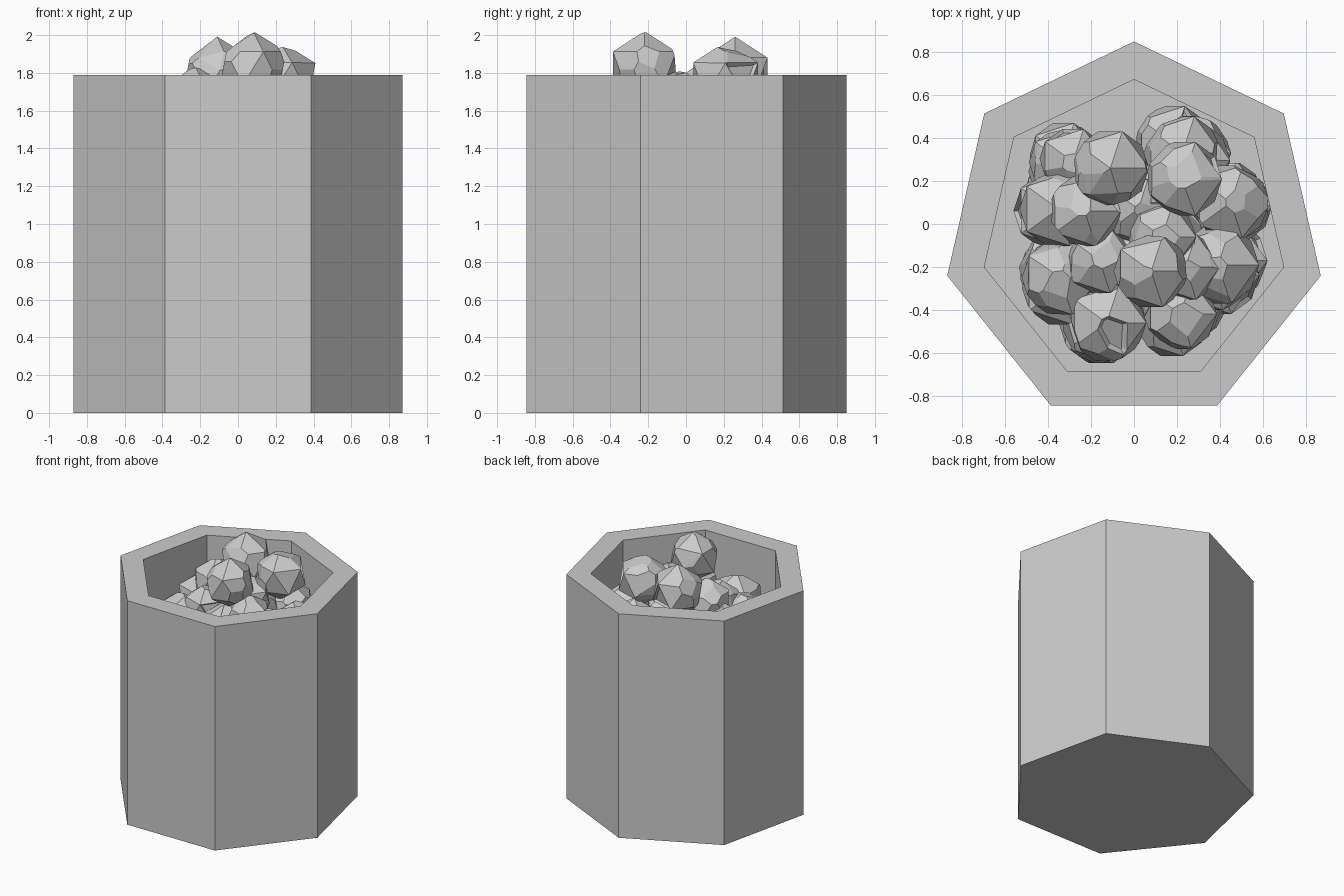
import bpy, bmesh, math, random
from mathutils import Vector

if "Cube" in bpy.data.objects:
    bpy.data.objects.remove(bpy.data.objects["Cube"])

random.seed(7)
CY = -0.042          # heptagon centre, so the bounding box is centred
RIM, FLOOR = 1.79, 0.16


def finish(name, bm):
    bmesh.ops.recalc_face_normals(bm, faces=bm.faces)
    mesh = bpy.data.meshes.new(name)
    bm.to_mesh(mesh)
    bm.free()
    obj = bpy.data.objects.new(name, mesh)
    bpy.context.collection.objects.link(obj)
    return obj


def ring(bm, r, z):
    return [bm.verts.new((r * math.sin(i * math.tau / 7),
                          CY + r * math.cos(i * math.tau / 7), z)) for i in range(7)]


# Seven-sided hollow container
bm = bmesh.new()
loops = [ring(bm, r, z) for r, z in
         ((0.892, 0), (0.892, RIM), (0.715, RIM), (0.715, FLOOR))]
for a, b in zip(loops, loops[1:]):
    for i in range(7):
        j = (i + 1) % 7
        bm.faces.new((a[i], a[j], b[j], b[i]))
bm.faces.new(loops[0])
bm.faces.new(loops[-1])
finish("container", bm)


# Faceted rock: a ball trimmed by random planes, with one chipped facet
def rock(name, x, y, z, r):
    bm = bmesh.new()
    bmesh.ops.create_icosphere(bm, subdivisions=1, radius=r * 1.12)
    for _ in range(9):
        n = Vector([random.gauss(0, 1) for _ in range(3)]).normalized()
        bmesh.ops.bisect_plane(bm, geom=bm.verts[:] + bm.edges[:] + bm.faces[:],
                               plane_co=n * r * random.uniform(0.84, 0.95),
                               plane_no=n, clear_outer=True)
        bmesh.ops.holes_fill(bm, edges=[e for e in bm.edges if e.is_boundary])
    bmesh.ops.remove_doubles(bm, verts=bm.verts, dist=0.012)
    bmesh.ops.recalc_face_normals(bm, faces=bm.faces)
    big = max(bm.faces, key=lambda f: f.calc_area())
    bmesh.ops.inset_region(bm, faces=[big], thickness=r * 0.12, depth=-r * 0.1)
    bmesh.ops.translate(bm, verts=bm.verts, vec=(x, y, z))
    finish(name, bm)


# Top of the heap
top = [(0.08, -0.22, 1.825, 0.175), (-0.11, 0.26, 1.79, 0.18),
       (0.23, 0.21, 1.765, 0.18), (-0.23, 0.06, 1.65, 0.17),
       (0.13, -0.06, 1.66, 0.16), (0.24, -0.20, 1.58, 0.16),
       (-0.16, -0.17, 1.55, 0.16), (0.02, 0.07, 1.55, 0.17)]
# Ring of rocks below the heap, repeated downwards to the floor
layer = [(-0.36, 0.07, 0.18), (-0.29, 0.29, 0.16), (0.23, 0.33, 0.18),
         (0.46, 0.10, 0.18), (0.40, -0.19, 0.19), (0.22, -0.42, 0.17),
         (-0.13, -0.46, 0.185), (-0.35, -0.25, 0.18), (0.03, -0.20, 0.18),
         (0.08, 0.10, 0.18), (-0.12, 0.20, 0.18)]
for i, (x, y, z, r) in enumerate(top):
    rock(f"top_rock_{i + 1}", x, y, z, r)
for k in range(5):
    for i, (x, y, r) in enumerate(layer):
        s = 0.0 if k == 0 else 0.05
        rock(f"layer_{k + 1}_rock_{i + 1}", x * 0.98 + random.uniform(-s, s),
             y + random.uniform(-s, s),
             1.47 - k * 0.28 + random.uniform(-0.03, 0.03), r)
